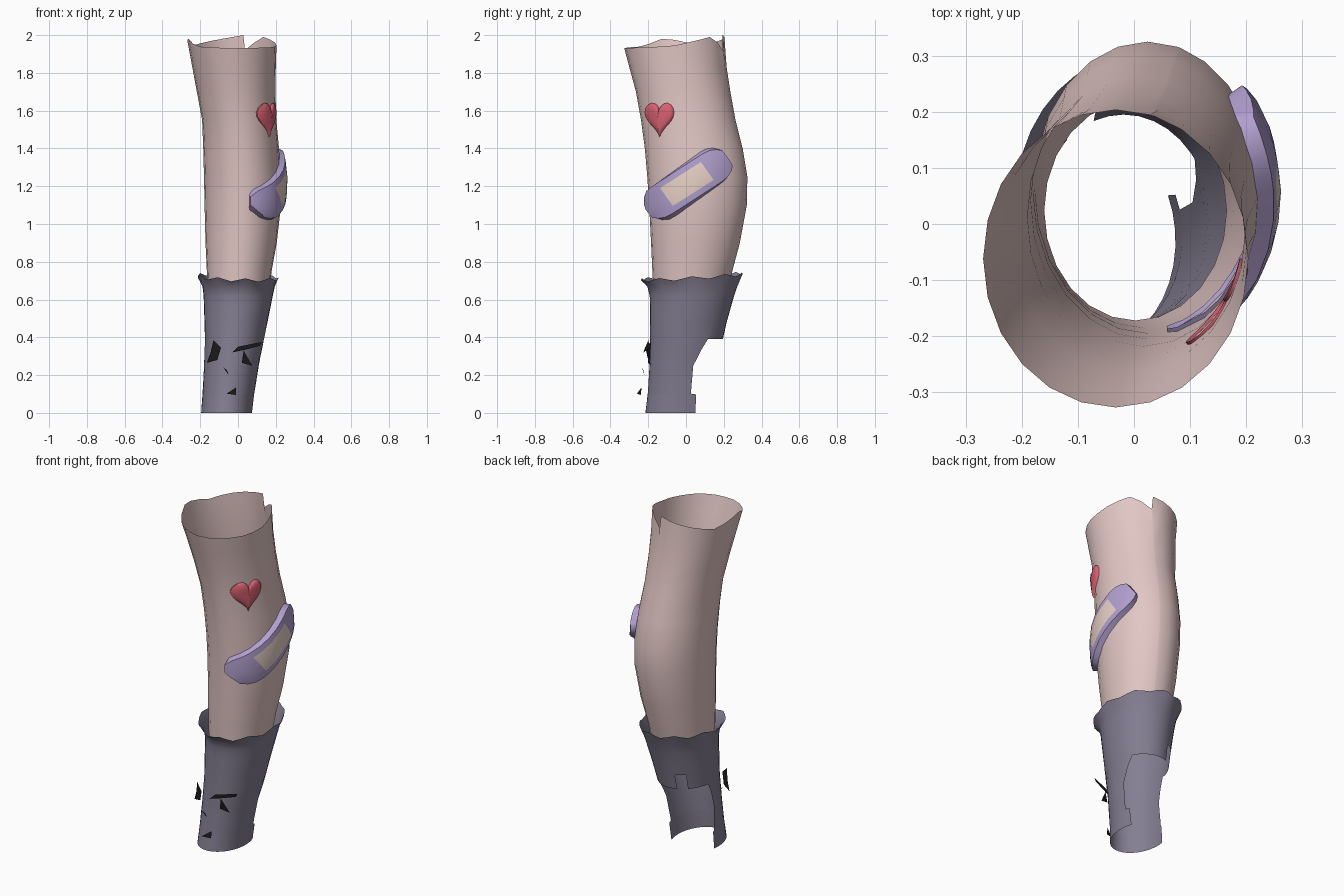
import bpy, bmesh, math
from math import sin, cos, radians, degrees, asin, pi

if "Cube" in bpy.data.objects:
    bpy.data.objects.remove(bpy.data.objects["Cube"])

def mat(name, c):
    m = bpy.data.materials.new(name)
    m.diffuse_color = (*c, 1)
    m.use_nodes = True
    m.node_tree.nodes["Principled BSDF"].inputs["Base Color"].default_value = m.diffuse_color
    return m

SKIN = mat("skin", (0.76, 0.57, 0.555))
SOCK = mat("sock grey", (0.235, 0.213, 0.29))
LILAC = mat("lilac", (0.44, 0.345, 0.62))
PAD = mat("pad beige", (0.80, 0.63, 0.56))
RED = mat("red", (0.70, 0.12, 0.17))
BLACK = mat("black", (0.012, 0.011, 0.012))

# cross-sections: z, x min, x max, y min, y max
LEG = [(0.64, -.160, .165, -.172, .220), (0.75, -.165, .178, -.178, .245),
       (0.90, -.172, .205, -.185, .285), (1.10, -.177, .228, -.195, .322),
       (1.25, -.180, .228, -.205, .325), (1.40, -.184, .217, -.218, .300),
       (1.55, -.190, .203, -.238, .262), (1.70, -.218, .198, -.265, .235),
       (1.83, -.242, .200, -.300, .215), (1.96, -.270, .204, -.328, .203)]
SOCKS = [(0.0, -.195, .074, -.215, .155), (0.10, -.188, .086, -.203, .160),
         (0.25, -.180, .110, -.193, .170), (0.39, -.175, .138, -.190, .195),
         (0.50, -.178, .160, -.190, .220), (0.62, -.182, .184, -.192, .255),
         (0.67, -.188, .195, -.205, .272), (0.72, -.213, .216, -.238, .300)]

def interp(table, z):
    if z <= table[0][0]:
        return table[0][1:]
    for a, b in zip(table, table[1:]):
        if z <= b[0]:
            f = (z - a[0]) / (b[0] - a[0])
            return tuple(p + (q - p) * f for p, q in zip(a[1:], b[1:]))
    return table[-1][1:]

def point(table, deg, z, off=0, zsec=None):
    x0, x1, y0, y1 = interp(table, z if zsec is None else zsec)
    t = radians(deg)
    return ((x0 + x1) / 2 + ((x1 - x0) / 2 + off) * cos(t),
            (y0 + y1) / 2 + ((y1 - y0) / 2 + off) * sin(t), z)

def on_leg(y, z, off):
    """Point on the right side of the leg, given its place in the side view."""
    x0, x1, y0, y1 = interp(LEG, z)
    s = (y - (y0 + y1) / 2) / ((y1 - y0) / 2 + 0.015)
    return point(LEG, degrees(asin(max(-.985, min(.985, s)))), z, off)

def build(name, verts, faces, mats, idx=None, angle=50):
    me = bpy.data.meshes.new(name)
    me.from_pydata(verts, [], faces)
    for m in mats:
        me.materials.append(m)
    if idx:
        me.polygons.foreach_set("material_index", idx)
    bm = bmesh.new()
    bm.from_mesh(me)
    bmesh.ops.delete(bm, geom=[v for v in bm.verts if not v.link_faces], context='VERTS')
    bm.to_mesh(me)
    bm.free()
    ob = bpy.data.objects.new(name, me)
    bpy.context.collection.objects.link(ob)
    bpy.ops.object.select_all(action='DESELECT')
    ob.select_set(True)
    bpy.context.view_layer.objects.active = ob
    bpy.ops.object.shade_smooth_by_angle(angle=radians(angle))
    return ob

def quads(rows, cols, closed, keep=lambda r, c: True):
    return [(r * cols + c, r * cols + (c + 1) % cols,
             (r + 1) * cols + (c + 1) % cols, (r + 1) * cols + c)
            for r in range(rows - 1) for c in range(cols if closed else cols - 1) if keep(r, c)]

# leg: open skin tube with a ragged top rim
RIM = [(0, 1.945), (45, 1.99), (60, 1.96), (73, 1.92), (75, 2.0), (110, 1.975), (150, 1.945),
       (180, 1.975), (195, 1.98), (218, 1.94), (270, 1.93), (330, 1.935), (360, 1.945)]
angs = sorted([a * 15 for a in range(24)] + [73])
zs = [r[0] for r in LEG[:-1]]
verts = [point(LEG, a, z) for z in zs for a in angs]
verts += [point(LEG, a, interp(RIM, a)[0], 0, 1.955) for a in angs]
build("leg", verts, quads(len(zs) + 1, len(angs), True), [SKIN])

# sock: wavy flared cuff, with the lower back torn away
EDGE = [(0, 168, 386), (0.098, 170, 384), (0.102, 172, 375), (0.25, 178, 376), (0.33, 175, 386),
        (0.39, 170, 396), (0.48, 170, 390), (1, 170, 390)]
szs = [0, 0.098, 0.102, 0.18, 0.25, 0.33, 0.39, 0.48, 0.56, 0.62, 0.67, 0.72]
verts = []
for z in szs:
    lo, hi = interp(EDGE, z)
    for c in range(36):
        a = c * 10
        b = a if a >= 170 else a + 360
        if b <= 390:
            a = lo + (hi - lo) * (b - 170) / 220
        zz = z
        if z == 0.72:
            t = radians(a)
            zz = z + .016 * sin(t) - .006 * cos(t) + .009 * cos(9 * t)
        verts.append(point(SOCKS, a, zz, 0, z))

def sock_keep(r, c):
    if szs[r] < 0.38:
        return not 3 <= c < 17
    return not (r == 6 and c in (11, 12))

build("sock", verts, quads(len(szs), 36, True, sock_keep), [SOCK])

# sticking plaster: rounded strip wrapped round the leg, with a pad in the middle
half = [.24, .48, .6, .75, .88, .96, 1]
S = [-v for v in reversed(half)] + [0] + half
T = [-1, -.85, -.55, 0, .55, .85, 1]
verts = []
for s in S:
    w = .104 * max(.35, (1 - max(0, (abs(s) - .6) / .4) ** 2.2 * .88) ** .5)
    for t in T:
        tt = t * w if abs(s) > .5 else t * .104
        y = .008 + s * .255 * .83 - tt * .56
        z = 1.212 + s * .255 * .56 + tt * .83
        edge = abs(t) == 1 or abs(s) == 1
        verts.append(on_leg(y, z, -.008 if edge else .026 + .008 * (1 - t * t)))
faces = quads(len(S), len(T), False)
idx = []
for r in range(len(S) - 1):
    for c in range(len(T) - 1):
        idx.append(1 if abs(S[r] + S[r + 1]) < 1 and abs(T[c] + T[c + 1]) < .8 else 0)
build("plaster", verts, faces, [LILAC, PAD], idx, 40)

# heart: domed rings following the leg surface
N = 32
verts = []
RINGS = [(1, -.006), (.97, .006), (.8, .014), (.45, .017), (.02, .018)]
for k, off in RINGS:
    for i in range(N):
        t = 2 * pi * i / N
        hy = 16 * sin(t) ** 3 / 16
        hz = (13 * cos(t) - 5 * cos(2 * t) - 2 * cos(3 * t) - cos(4 * t)) / 16
        verts.append(on_leg(-.148 + .082 * hy * k, 1.567 + .1 * hz * k, off))
hf = [f[::-1] for f in quads(len(RINGS), N, True)]
build("heart", verts, hf, [RED])

# dark shards floating just in front of the sock: (x, y, z) outlines
SHARDS = [
    [(-.13, -.20, .385), (-.09, -.215, .345), (-.11, -.20, .28), (-.165, -.175, .265), (-.145, -.185, .32)],
    [(-.03, -.225, .32), (0, -.215, .35), (.125, -.185, .375), (.115, -.185, .355), (.04, -.205, .335)],
    [(.03, -.205, .33), (.075, -.185, .25), (.02, -.20, .265)],
    [(-.08, -.235, .245), (-.058, -.225, .225), (-.05, -.22, .20)],
    [(-.06, -.26, .102), (-.01, -.235, .135), (-.01, -.24, .095)]]
for i, s in enumerate(SHARDS):
    build(f"shard_{i + 1}", s, [tuple(reversed(range(len(s))))], [BLACK])
